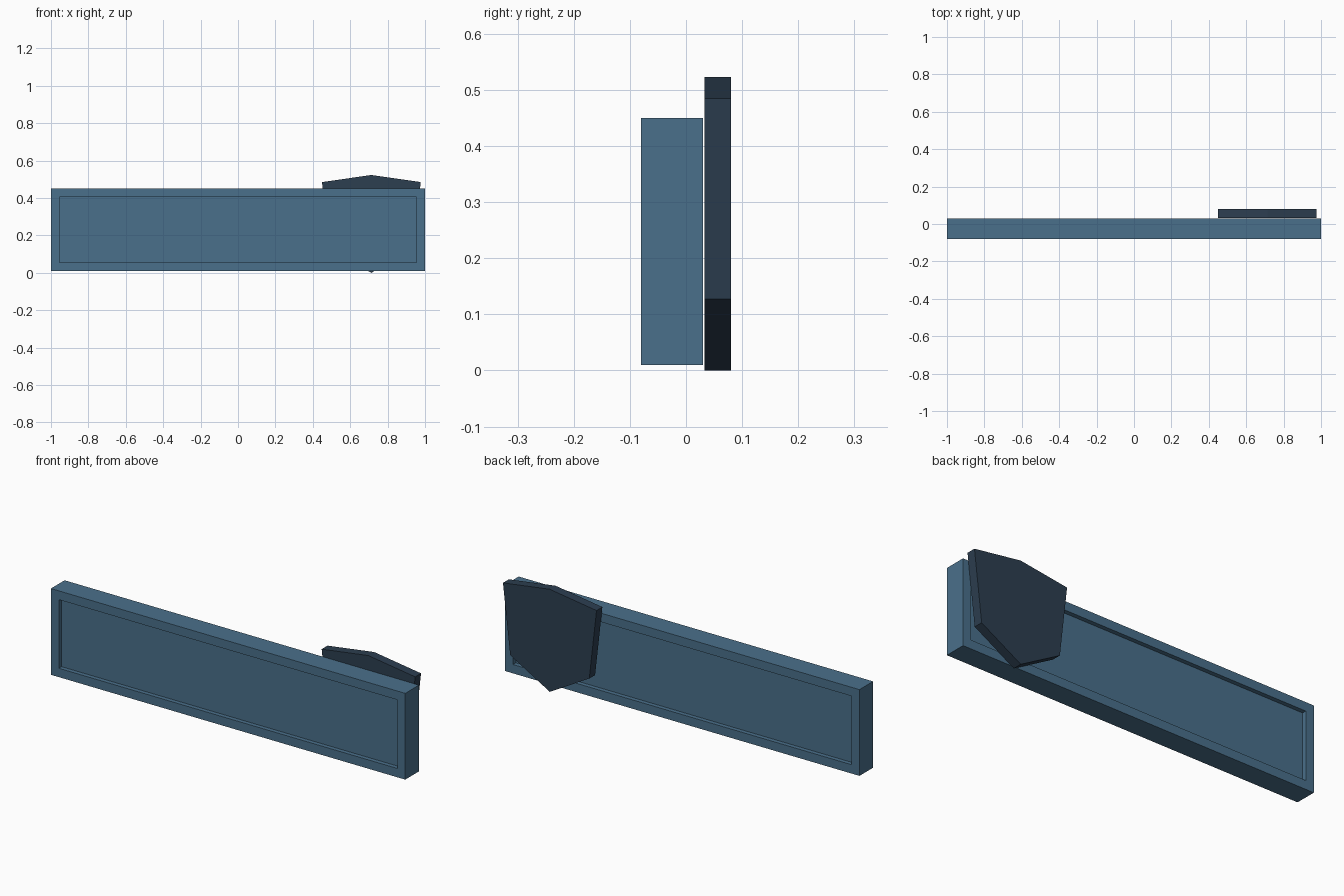
import bpy, bmesh

if "Cube" in bpy.data.objects:
    bpy.data.objects.remove(bpy.data.objects["Cube"])


def material(name, rgb):
    m = bpy.data.materials.new(name)
    m.diffuse_color = (*rgb, 1)
    m.use_nodes = True
    m.node_tree.nodes["Principled BSDF"].inputs["Base Color"].default_value = m.diffuse_color
    return m


def add_object(name, bm, mat):
    bmesh.ops.recalc_face_normals(bm, faces=bm.faces)
    mesh = bpy.data.meshes.new(name)
    bm.to_mesh(mesh)
    bm.free()
    mesh.materials.append(mat)
    obj = bpy.data.objects.new(name, mesh)
    bpy.context.collection.objects.link(obj)
    return obj


blue = material("steel blue", (0.0685, 0.162, 0.258))
navy = material("dark navy", (0.0252, 0.0482, 0.0802))

# Plate: a long slab with a shallow framed panel on the front and back
Y0, Y1, Z0, Z1 = -0.08, 0.03, 0.01, 0.45
bm = bmesh.new()
bmesh.ops.create_cube(bm, size=1)
bmesh.ops.scale(bm, vec=(2, Y1 - Y0, Z1 - Z0), verts=bm.verts)
bmesh.ops.translate(bm, vec=(0, (Y0 + Y1) / 2, (Z0 + Z1) / 2), verts=bm.verts)
bm.normal_update()
for face in [f for f in bm.faces if abs(f.normal.y) > 0.9]:
    inward = -face.normal.copy()
    bmesh.ops.inset_region(bm, faces=[face], thickness=0.045, use_even_offset=True)
    rim = bmesh.ops.extrude_discrete_faces(bm, faces=[face])["faces"][0]
    bmesh.ops.translate(bm, vec=inward * 0.022, verts=rim.verts)
add_object("plate", bm, blue)

# Shield: six-sided profile extruded along y, behind the right end
CX, half = 0.713, [(0.264, 0.485), (0.223, 0.127)]
profile = ([(CX, 0.523)] + [(CX + w, z) for w, z in half]
           + [(CX, 0.0)] + [(CX - w, z) for w, z in reversed(half)])
bm = bmesh.new()
front = bm.faces.new([bm.verts.new((x, 0.033, z)) for x, z in profile])
back = bmesh.ops.extrude_face_region(bm, geom=[front], use_keep_orig=True)["geom"]
bmesh.ops.translate(bm, vec=(0, 0.047, 0),
                    verts=[v for v in back if isinstance(v, bmesh.types.BMVert)])
add_object("shield", bm, navy)
